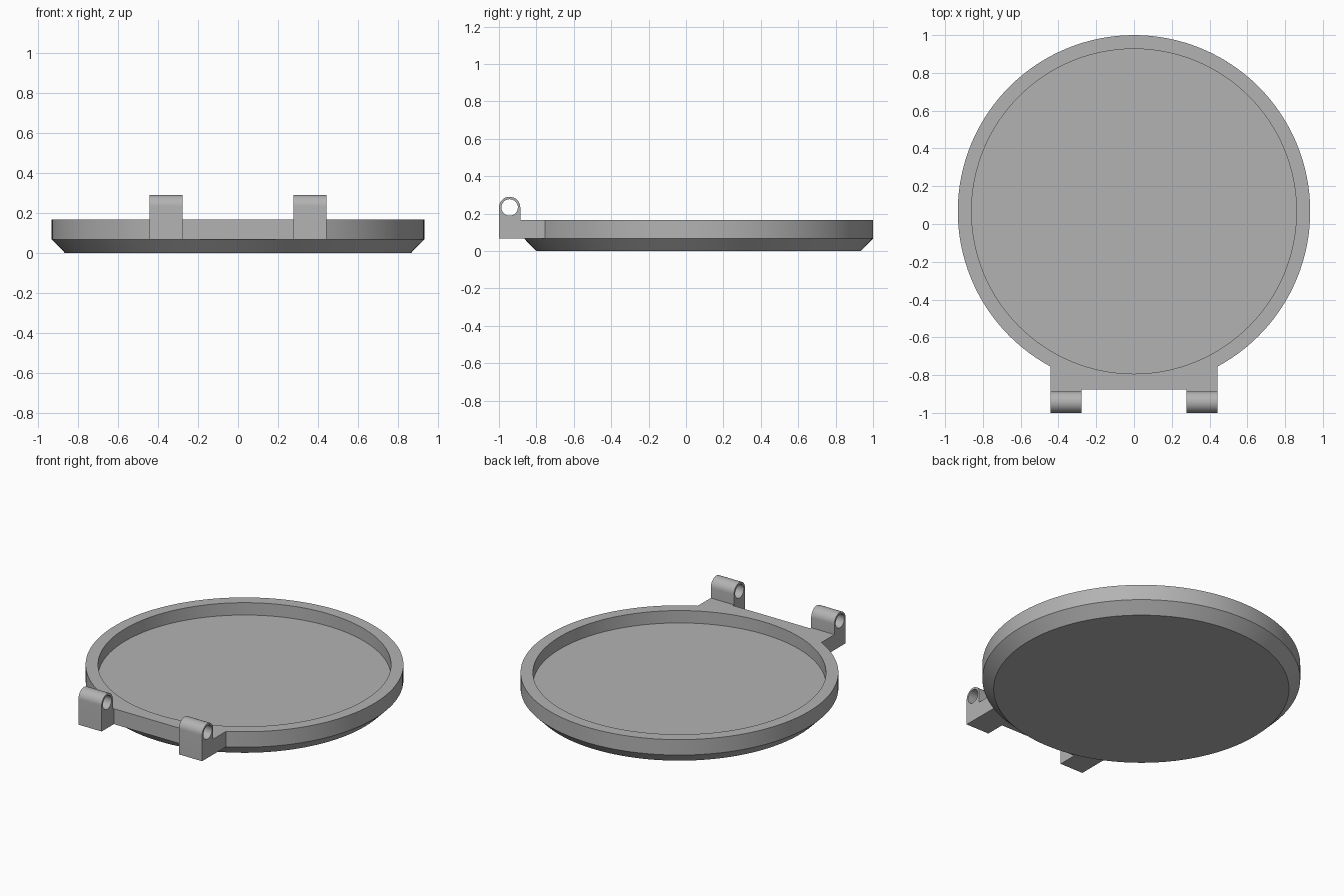
import bpy, bmesh, math

if "Cube" in bpy.data.objects:
    bpy.data.objects.remove(bpy.data.objects["Cube"])

CY = 0.067            # centre of the round tray in y
R, R_FOOT, R_IN = 0.933, 0.867, 0.86
Z_EDGE, Z_TOP, Z_FLOOR = 0.067, 0.167, 0.087
SEG = 128

grey = bpy.data.materials.new("plain grey")
grey.diffuse_color = (0.45, 0.45, 0.45, 1)
grey.use_nodes = True
grey.node_tree.nodes["Principled BSDF"].inputs["Base Color"].default_value = grey.diffuse_color


def make(name, bm):
    bmesh.ops.recalc_face_normals(bm, faces=bm.faces)
    me = bpy.data.meshes.new(name)
    bm.to_mesh(me)
    bm.free()
    me.materials.append(grey)
    ob = bpy.data.objects.new(name, me)
    bpy.context.collection.objects.link(ob)
    return ob


def loft(name, rings):
    """Closed solid through rings of equal point count."""
    bm = bmesh.new()
    loops = [[bm.verts.new(p) for p in ring] for ring in rings]
    n = len(loops[0])
    for a, b in zip(loops, loops[1:]):
        for i in range(n):
            j = (i + 1) % n
            bm.faces.new((a[i], a[j], b[j], b[i]))
    bm.faces.new(loops[0][::-1])
    bm.faces.new(loops[-1])
    return make(name, bm)


def circle(r, z):
    return [(r * math.cos(2 * math.pi * i / SEG), CY + r * math.sin(2 * math.pi * i / SEG), z)
            for i in range(SEG)]


def along_x(name, profile, x0, x1):
    return loft(name, [[(x, y, z) for y, z in profile] for x in (x0, x1)])


def combine(base, other, operation):
    mod = base.modifiers.new(operation.lower(), 'BOOLEAN')
    mod.operation, mod.solver, mod.object = operation, 'EXACT', other
    bpy.context.view_layer.objects.active = base
    bpy.ops.object.modifier_apply(modifier=mod.name)
    bpy.data.objects.remove(other)


# round tray with a chamfered foot
tray = loft("hinged_tray", [circle(R_FOOT, 0), circle(R, Z_EDGE), circle(R, Z_TOP)])

# straight hinge bracket on the front edge
bracket = [(-0.875, Z_EDGE), (-0.6, Z_EDGE), (-0.6, Z_TOP), (-0.875, Z_TOP)]
combine(tray, along_x("hinge_bracket", bracket, -0.443, 0.443), 'UNION')

# two round-topped hinge lugs
LY, LZ, LR = -0.943, 0.233, 0.057
lug = [(-1.0, Z_EDGE), (-0.85, Z_EDGE), (-0.85, Z_TOP), (LY + LR, Z_TOP)]
lug += [(LY + LR * math.cos(math.pi * i / 24), LZ + LR * math.sin(math.pi * i / 24))
        for i in range(25)]
for side in (-1, 1):
    combine(tray, along_x("hinge_lug", lug, side * 0.277, side * 0.443), 'UNION')

# pin hole through both lugs
hole = [(LY + 0.044 * math.cos(math.pi * i / 20), LZ + 0.044 * math.sin(math.pi * i / 20))
        for i in range(40)]
combine(tray, along_x("pin_hole", hole, -0.6, 0.6), 'DIFFERENCE')

# shallow round recess
combine(tray, loft("recess", [circle(R_IN, Z_FLOOR), circle(R_IN, 0.4)]), 'DIFFERENCE')

bpy.ops.object.select_all(action='DESELECT')
tray.select_set(True)
bpy.context.view_layer.objects.active = tray
bpy.ops.object.shade_smooth_by_angle(angle=math.radians(30))
